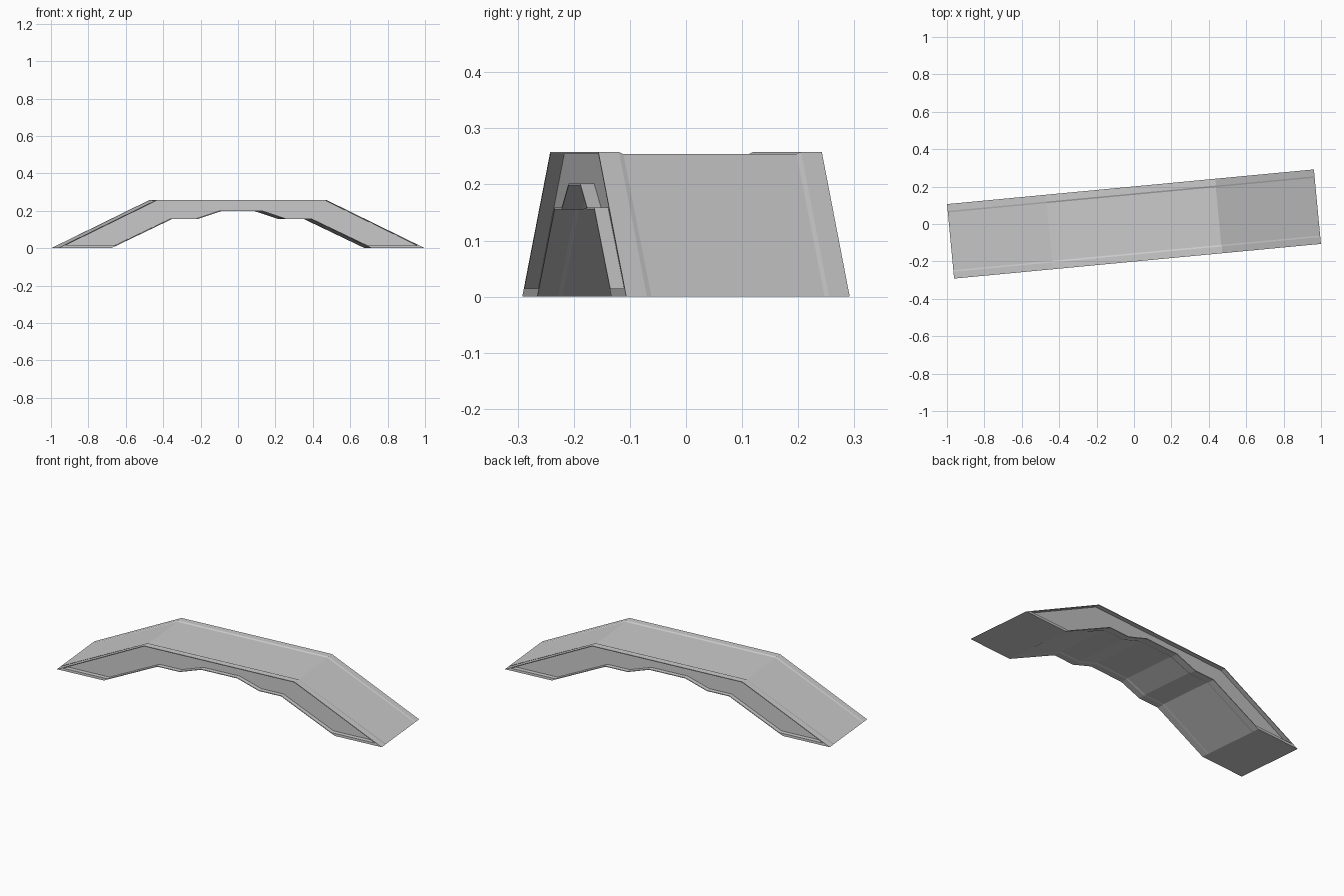
import bpy, bmesh, math

if "Cube" in bpy.data.objects:
    bpy.data.objects.remove(bpy.data.objects["Cube"])

# Half profiles (u, z): foot tip, crown, then the underside from the foot inwards
FULL = [(0.985, 0), (0.456, 0.258), (0.70, 0), (0.375, 0.155), (0.24, 0.155), (0.11, 0.198)]
DECK = [(0.985, 0), (0.454, 0.254), (0.70, 0), (0.374, 0.158), (0.239, 0.158), (0.109, 0.201)]
PANEL = [(0.946, 0.0145), (0.455, 0.254), (0.679, 0.0145), (0.376, 0.159), (0.241, 0.159), (0.11, 0.202)]


def outline(half):
    """Closed side outline from a mirrored half profile."""
    top, under = half[:2], half[2:]
    left = lambda pts: [(-u, z) for u, z in pts]
    return top + left(top[::-1]) + left(under) + under[::-1]


# Stations across the width: recessed side panel, rim, curb, sunken deck
side = [(0.175, PANEL), (0.2, PANEL), (0.2, FULL), (0.163, FULL), (0.155, DECK)]
stations = [(-v, p) for v, p in side] + side[::-1]

bm = bmesh.new()
rings = [[bm.verts.new((u, v, z)) for u, z in outline(p)] for v, p in stations]
for a, b in zip(rings, rings[1:]):
    for i in range(len(a)):
        j = (i + 1) % len(a)
        bm.faces.new((a[i], a[j], b[j], b[i]))

# Side panels
bm.faces.new(rings[0])
bm.faces.new(rings[-1])
bmesh.ops.remove_doubles(bm, verts=bm.verts, dist=1e-6)
bmesh.ops.recalc_face_normals(bm, faces=bm.faces)
mesh = bpy.data.meshes.new("arched_footbridge")
bm.to_mesh(mesh)
bm.free()

# The bridge stands slightly turned about z
bridge = bpy.data.objects.new("arched_footbridge", mesh)
bridge.rotation_euler.z = math.radians(5.4)
bpy.context.collection.objects.link(bridge)
